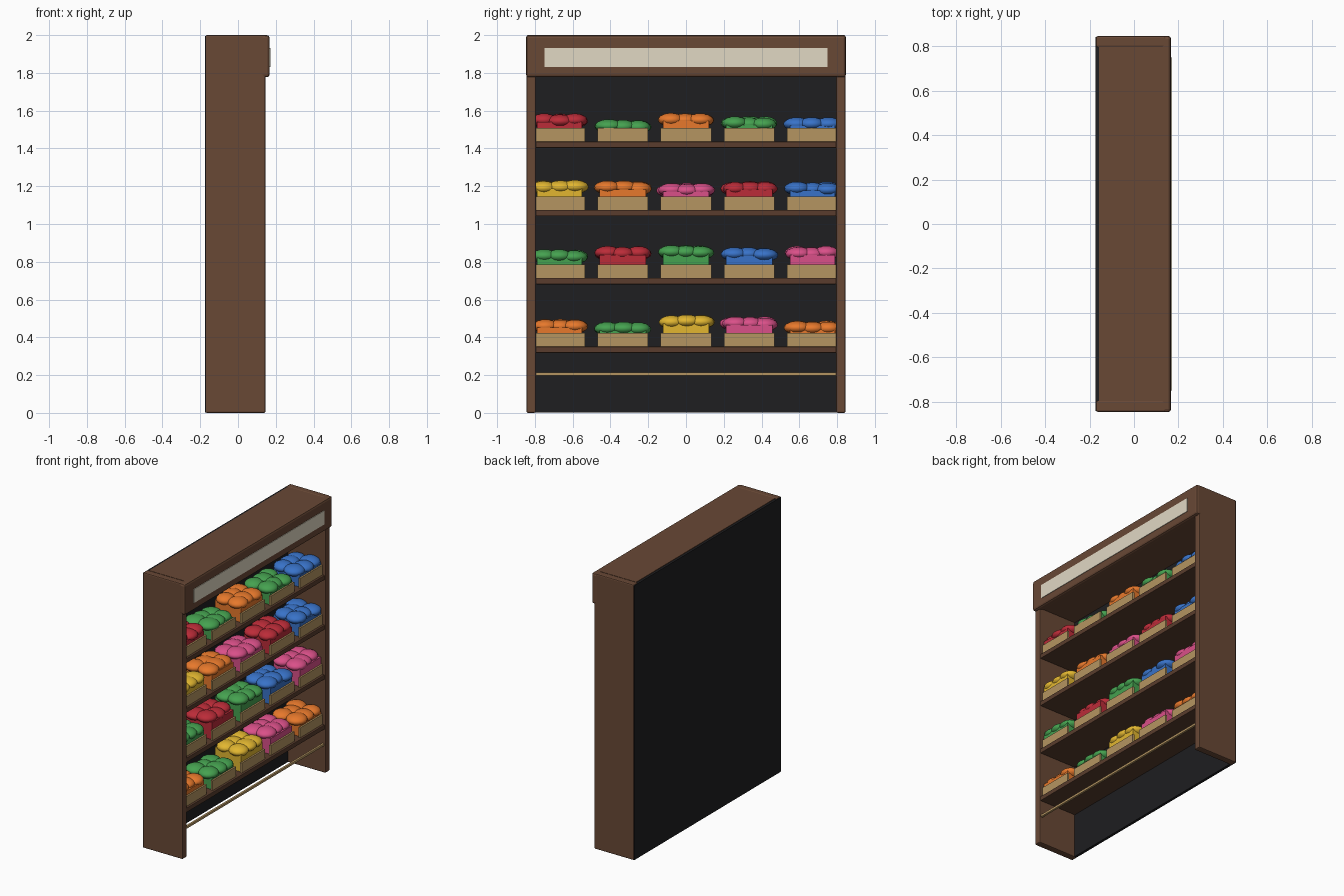
import bpy, random
from mathutils import Vector

if "Cube" in bpy.data.objects:
    bpy.data.objects.remove(bpy.data.objects["Cube"])

random.seed(4)


def material(name, rgb):
    m = bpy.data.materials.new(name)
    m.diffuse_color = (*rgb, 1)
    m.use_nodes = True
    m.node_tree.nodes["Principled BSDF"].inputs["Base Color"].default_value = m.diffuse_color
    return m


BROWN = material("brown_wood", (0.14, 0.065, 0.036))
SHELF = material("shelf_wood", (0.10, 0.046, 0.026))
DARK = material("dark_panel", (0.013, 0.013, 0.015))
TAN = material("tan_wood", (0.46, 0.30, 0.12))
CREAM = material("cream_sign", (0.75, 0.69, 0.55))
GOODS = {
    "R": material("red_goods", (0.50, 0.025, 0.04)),
    "G": material("green_goods", (0.06, 0.36, 0.08)),
    "O": material("orange_goods", (0.80, 0.19, 0.025)),
    "B": material("blue_goods", (0.04, 0.17, 0.58)),
    "Y": material("yellow_goods", (0.76, 0.47, 0.03)),
    "P": material("pink_goods", (0.70, 0.08, 0.25)),
}


def box(name, lo, hi, mat, bevel=0):
    lo, hi = Vector(lo), Vector(hi)
    bpy.ops.mesh.primitive_cube_add(size=1, location=(lo + hi) / 2)
    o = bpy.context.object
    o.name = name
    o.scale = hi - lo
    bpy.ops.object.transform_apply(location=False, rotation=False, scale=True)
    o.data.materials.append(mat)
    if bevel:
        b = o.modifiers.new("bevel", "BEVEL")
        b.width = bevel
        b.segments = 2
    return o


def blob(name, loc, size, mat):
    bpy.ops.mesh.primitive_uv_sphere_add(segments=16, ring_count=10, radius=1, location=loc)
    o = bpy.context.object
    o.name = name
    o.scale = size
    o.data.materials.append(mat)
    bpy.ops.object.shade_smooth()


# carcass: back, sides, solid header box, front fascia and sign
box("back_panel", (-0.174, -0.842, 0.002), (-0.155, 0.842, 1.995), DARK)
for side, y in (("left", -0.82), ("right", 0.82)):
    box(side + "_side_panel", (-0.172, y - 0.025, 0), (0.146, y + 0.025, 2), BROWN, 0.008)
box("header_box", (-0.157, -0.796, 1.785), (0.15, 0.796, 1.999), BROWN)
box("header_fascia", (0.12, -0.847, 1.777), (0.167, 0.847, 2), BROWN, 0.014)
box("sign_panel", (0.16, -0.75, 1.832), (0.171, 0.75, 1.932), CREAM)

# low front rail
box("front_rail", (0.12, -0.796, 0.196), (0.137, 0.796, 0.214), TAN, 0.004)

# colours and pile-top heights above the shelf, row by row from the top
rows = [
    (1.436, "RGOGB", (0.150, 0.120, 0.155, 0.135, 0.133)),
    (1.075, "YOPRB", (0.160, 0.155, 0.143, 0.155, 0.150)),
    (0.714, "GRGBP", (0.153, 0.170, 0.175, 0.163, 0.170)),
    (0.351, "OGYPO", (0.148, 0.132, 0.170, 0.160, 0.138)),
]
for r, (top, colours, heights) in enumerate(rows, 1):
    box(f"shelf_{r}", (-0.157, -0.796, top - 0.033), (0.14, 0.796, top), SHELF, 0.004)
    for c, (key, h) in enumerate(zip(colours, heights)):
        y, mat, tag = (c - 2) * 0.335, GOODS[key], f"{r}_{c + 1}"
        fill = top + h - 0.047
        w = 0.123 if abs(c - 2) < 2 else 0.12
        box("crate_lip_" + tag, (0.11, y - 0.134, top), (0.124, y + 0.134, top + 0.071), TAN)
        box("goods_fill_" + tag, (-0.10, y - w, top), (0.112, y + w, fill), mat)
        # heaped rounded goods: a back row and a front row
        for i, x in enumerate((-0.045, 0.05)):
            for j in (-1, 0, 1):
                rad = random.uniform(0.064, 0.074)
                blob(f"goods_{tag}_{i * 3 + j + 2}",
                     (x + random.uniform(-0.012, 0.012),
                      y + j * 0.078 + random.uniform(-0.006, 0.006),
                      fill + random.uniform(0.003, 0.011)),
                     (rad, rad, 0.036), mat)
